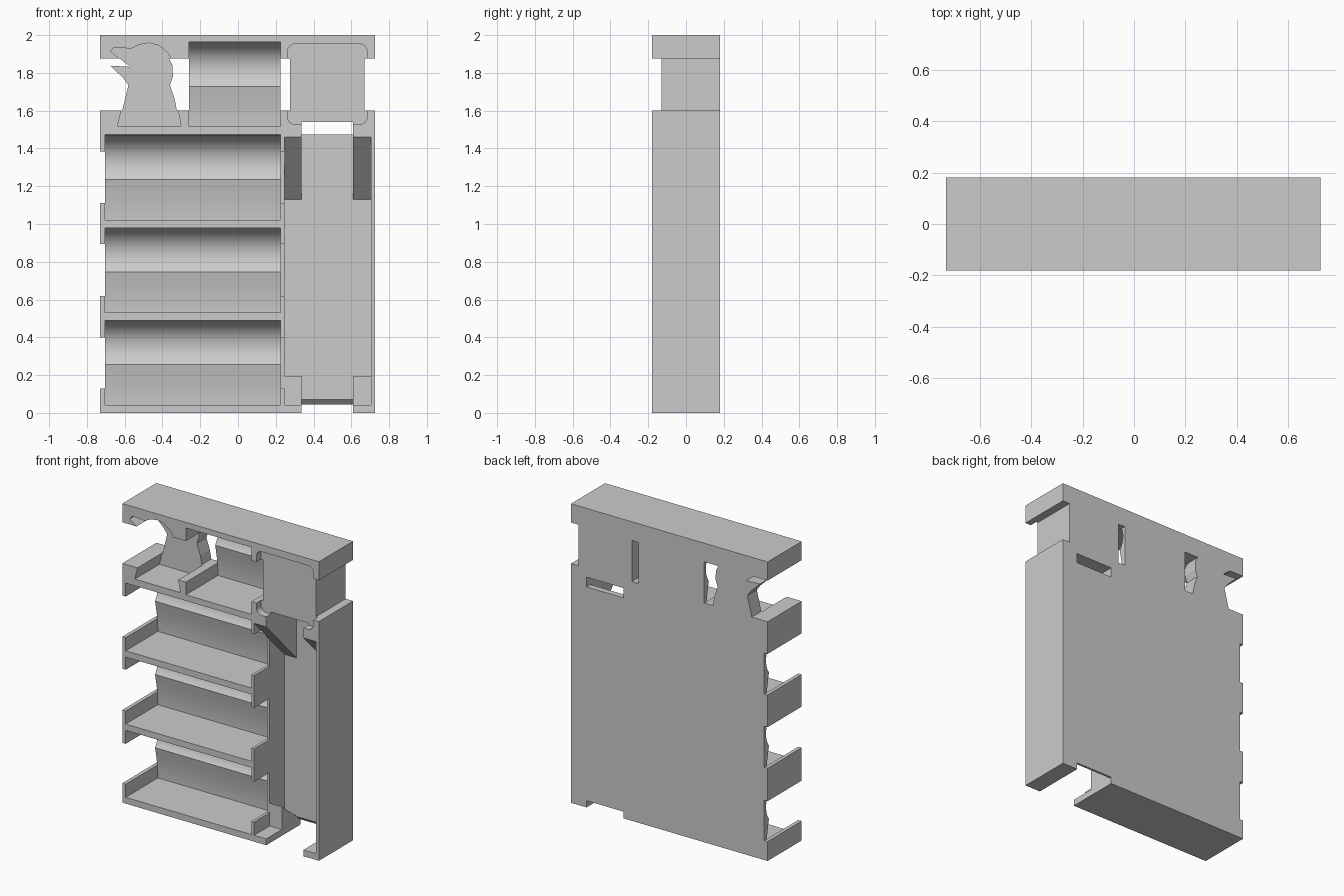
import bpy, bmesh, math

old = bpy.data.objects.get("Cube")
if old:
    bpy.data.objects.remove(old, do_unlink=True)

grey = bpy.data.materials.new("plain grey")
grey.use_nodes = True
COLOUR = (0.6, 0.6, 0.6, 1)
grey.diffuse_color = COLOUR
grey.node_tree.nodes["Principled BSDF"].inputs["Base Color"].default_value = COLOUR

FRONT, BACK = -0.18, 0.18
LEFT, RIGHT = -0.73, 0.725


def prism(name, points, axis, a, b):
    """Extrude a profile: (x, z) points along y, or (y, z) points along x."""
    bm = bmesh.new()
    rings = []
    for d in (a, b):
        rings.append([bm.verts.new((u, d, z) if axis == "y" else (d, u, z))
                      for u, z in points])
    bm.faces.new(rings[0])
    bm.faces.new(rings[1])
    n = len(points)
    for i in range(n):
        j = (i + 1) % n
        bm.faces.new((rings[0][i], rings[0][j], rings[1][j], rings[1][i]))
    bmesh.ops.recalc_face_normals(bm, faces=bm.faces)
    mesh = bpy.data.meshes.new(name)
    bm.to_mesh(mesh)
    bm.free()
    mesh.materials.append(grey)
    obj = bpy.data.objects.new(name, mesh)
    bpy.context.collection.objects.link(obj)
    return obj


def block(name, x, y, z):
    return prism(name, [(x[0], z[0]), (x[1], z[0]), (x[1], z[1]), (x[0], z[1])],
                 "y", *y)


def activate(obj):
    bpy.ops.object.select_all(action="DESELECT")
    obj.select_set(True)
    bpy.context.view_layer.objects.active = obj


def carve(obj, cutters):
    activate(obj)
    for cutter in cutters:
        mod = obj.modifiers.new("cut", "BOOLEAN")
        mod.operation = "DIFFERENCE"
        mod.solver = "EXACT"
        mod.object = cutter
        bpy.ops.object.modifier_apply(modifier=mod.name)


def rounded(x0, x1, z0, z1, r, steps=6):
    corners = [(x1 - r, z1 - r), (x0 + r, z1 - r), (x0 + r, z0 + r), (x1 - r, z0 + r)]
    return [(cx + r * math.cos(math.pi / 2 * (q + s / steps)),
             cz + r * math.sin(math.pi / 2 * (q + s / steps)))
            for q, (cx, cz) in enumerate(corners) for s in range(steps + 1)]


def grow(points, cx, cz, f):
    return [(cx + (x - cx) * f, cz + (z - cz) * f) for x, z in points]


# Scooped back of a bay: a hollow arc above a ridge, then a gentle hollow
def bay_back(name, x0, x1, floor):
    ceiling, r = floor + 0.448, 0.145
    cy, cz = 0.016, ceiling - r
    pts = [(BACK, floor - 0.01), (BACK, ceiling + 0.01), (cy, ceiling + 0.01)]
    for i in range(17):
        a = math.radians(90 - i * 128 / 16)
        pts.append((cy + r * math.cos(a), cz + r * math.sin(a)))
    ridge_y, ridge_z = pts[-1]
    for i in range(1, 7):
        t = i / 6
        pts.append((ridge_y + 0.03 * math.sin(t * math.pi / 2),
                    ridge_z + (floor - 0.01 - ridge_z) * t))
    obj = prism(name, pts, "x", x0, x1)
    activate(obj)
    bpy.ops.object.shade_smooth_by_angle(angle=math.radians(25))


# Three stacked bays on the right-hand side
BAY_L, BAY_R, DIV = -0.705, 0.225, 0.245
for i in range(3):
    base = 0.49 * i
    bay_back(f"bay_back_{i + 1}", BAY_L, BAY_R, base + 0.042)
    end = 0.335 if i == 0 else DIV
    block(f"bay_floor_{i + 1}", (LEFT, end), (FRONT, BACK), (max(0, base), base + 0.042))

# Side walls with openings between them
for i, span in enumerate([(0, 0.13), (0.4, 0.62), (0.895, 1.11), (1.385, 1.5)]):
    block(f"outer_wall_{i + 1}", (LEFT, BAY_L), (FRONT, BACK), span)
    block(f"divider_front_{i + 1}", (BAY_R, DIV), (FRONT, 0), span)
block("divider_back", (BAY_R, DIV), (-0.016, BACK), (0, 1.5))

# Tall chute with a bevelled exit
CHUTE_Y = 0.14
block("chute_side_wall", (0.705, RIGHT), (FRONT, BACK), (0, 1.6))
block("chute_foot", (0.61, RIGHT), (FRONT, BACK), (0, 0.042))
prism("chute_back", [(BACK, 0.045), (0.165, 0.045), (CHUTE_Y, 0.07),
                     (CHUTE_Y, 1.48), (BACK, 1.48)], "x", DIV, 0.715)
for side, x0, x1 in (("right", DIV, 0.335), ("left", 0.61, 0.705)):
    block(f"chute_corner_{side}", (x0, x1), (CHUTE_Y, BACK), (0, 0.07))
    prism(f"upper_wedge_{side}", [(0.15, 1.12), (0.15, 1.48), (-0.18, 1.48),
                                  (-0.18, 1.46)], "x", x0, x1)
    prism(f"lower_wedge_{side}", [(-0.016, 0.03), (-0.016, 0.195),
                                  (0.15, 0.065), (0.15, 0.03)], "x", x0, x1)

# Bird shape and rounded square block at the top
BIRD_Y, SQUARE_Y = 0.08, -0.13
bird = [(-0.63, 1.53), (-0.58, 1.735), (-0.605, 1.77), (-0.675, 1.838),
        (-0.57, 1.832), (-0.665, 1.905), (-0.65, 1.925), (-0.56, 1.92),
        (-0.52, 1.94), (-0.47, 1.948), (-0.42, 1.935), (-0.375, 1.895),
        (-0.347, 1.84), (-0.345, 1.78), (-0.36, 1.735), (-0.335, 1.66),
        (-0.31, 1.53)]
prism("bird", bird, "y", BIRD_Y, BACK)
square = rounded(0.275, 0.67, 1.54, 1.94, 0.03)
prism("square_block", square, "y", SQUARE_Y, BACK)
bay_back("top_bay_back", -0.26, BAY_R, 1.515)

# Upper shelf and top beam, recessed around the shapes
shelf = block("upper_shelf", (LEFT, RIGHT), (FRONT, BACK), (1.475, 1.6))
beam = block("top_beam", (LEFT, RIGHT), (FRONT, BACK), (1.875, 2))
cutters = [
    prism("bird_cutter", grow(bird, -0.48, 1.74, 1.05), "y", -0.3, BIRD_Y),
    prism("square_cutter", rounded(0.262, 0.683, 1.527, 1.953, 0.04), "y", -0.3, SQUARE_Y),
    block("bay_cutter", (-0.26, BAY_R), (-0.3, 0.165), (1.515, 1.963)),
]
slot = block("slot_cutter", (0.335, 0.61), (-0.3, 0.3), (1.4, 1.54))
carve(shelf, cutters + [slot])
carve(beam, cutters)

# Clear the exit slot through the chute back
carve(bpy.data.objects["chute_back"],
      [block("exit_cutter", (0.335, 0.61), (-0.3, 0.3), (1.475, 1.6))])
for obj in [o for o in bpy.data.objects if o.name.endswith("_cutter")]:
    bpy.data.objects.remove(obj, do_unlink=True)
